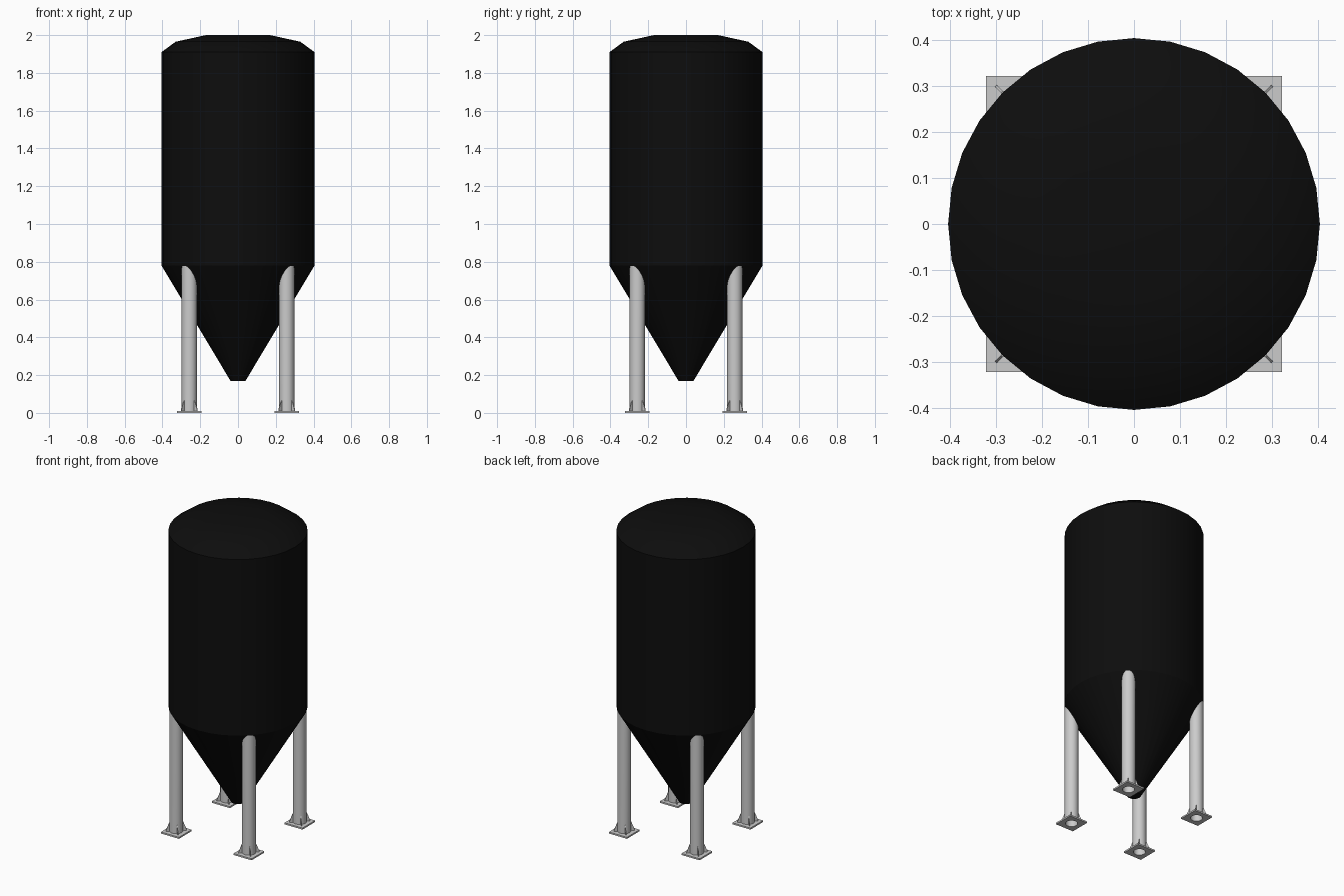
import bpy, bmesh, math

if "Cube" in bpy.data.objects:
    bpy.data.objects.remove(bpy.data.objects["Cube"])

def material(name, c):
    m = bpy.data.materials.new(name)
    m.diffuse_color = (*c, 1)
    m.use_nodes = True
    m.node_tree.nodes["Principled BSDF"].inputs["Base Color"].default_value = m.diffuse_color
    return m

BLACK = material("black tank", (0.004, 0.004, 0.004))
STEEL = material("light grey steel", (0.6, 0.6, 0.6))

def make(name, bm, mat, smooth=True):
    bmesh.ops.recalc_face_normals(bm, faces=bm.faces[:])
    me = bpy.data.meshes.new(name)
    bm.to_mesh(me)
    bm.free()
    ob = bpy.data.objects.new(name, me)
    bpy.context.collection.objects.link(ob)
    me.materials.append(mat)
    if smooth:
        bpy.ops.object.select_all(action='DESELECT')
        bpy.context.view_layer.objects.active = ob
        ob.select_set(True)
        bpy.ops.object.shade_smooth_by_angle(angle=math.radians(28))
    return ob

def bridge(bm, a, b):
    n = len(a)
    for i in range(n):
        j = (i + 1) % n
        bm.faces.new((a[i], a[j], b[j], b[i]))

def ring(bm, cx, cy, n, fr, fz):
    out = []
    for i in range(n):
        a = 2 * math.pi * i / n
        r = fr(a)
        x, y = cx + r * math.cos(a), cy + r * math.sin(a)
        out.append(bm.verts.new((x, y, fz(x, y))))
    return out

# Tank: cone hopper, cylinder and domed lid
bm = bmesh.new()
profile = [(0.04, 0.17), (0.405, 0.78), (0.405, 1.91), (0.33, 1.965), (0.17, 2.0)]
rings = [ring(bm, 0, 0, 32, lambda a, r=r: r, lambda x, y, z=z: z) for r, z in profile]
for a, b in zip(rings, rings[1:]):
    bridge(bm, a, b)
bm.faces.new(rings[0])
bm.faces.new(rings[-1])
make("tank", bm, BLACK)

C, R, RI, T, H = 0.258, 0.04, 0.035, 0.01, 0.064

def cone_z(x, y):
    return min(0.778, 0.17 + (math.hypot(x, y) - 0.04) / 0.365 * 0.61 + 0.008)

def square(a):
    return H / max(abs(math.cos(a)), abs(math.sin(a)))

for sx in (-1, 1):
    for sy in (-1, 1):
        tag = ("front" if sy < 0 else "back") + ("_left" if sx < 0 else "_right")
        cx, cy = sx * C, sy * C

        # Hollow leg, its top cut to follow the hopper
        bm = bmesh.new()
        loops = [ring(bm, cx, cy, 32, lambda a, r=r: r, f) for r, f in (
            (R, lambda x, y: T), (R, cone_z), (RI, cone_z), (RI, lambda x, y: T))]
        for i in range(4):
            bridge(bm, loops[i], loops[(i + 1) % 4])
        make("leg_" + tag, bm, STEEL)

        # Square foot plate with a round hole
        bm = bmesh.new()
        loops = [ring(bm, cx, cy, 32, f, lambda x, y, z=z: z) for f, z in (
            (square, 0), (square, T), (lambda a: RI, T), (lambda a: RI, 0))]
        for i in range(4):
            bridge(bm, loops[i], loops[(i + 1) % 4])
        make("foot_plate_" + tag, bm, STEEL)

        # Four diagonal gussets
        bm = bmesh.new()
        for k in range(4):
            a = math.pi / 4 + k * math.pi / 2
            d, n = (math.cos(a), math.sin(a)), (-math.sin(a), math.cos(a))
            sides = []
            for s in (-0.0025, 0.0025):
                sides.append([bm.verts.new((cx + d[0] * r + n[0] * s, cy + d[1] * r + n[1] * s, z))
                              for r, z in ((0.037, T), (0.061, T), (0.061, 0.016), (0.042, 0.065), (0.037, 0.065))])
                bm.faces.new(sides[-1])
            bridge(bm, *sides)
        make("gussets_" + tag, bm, STEEL, False)
